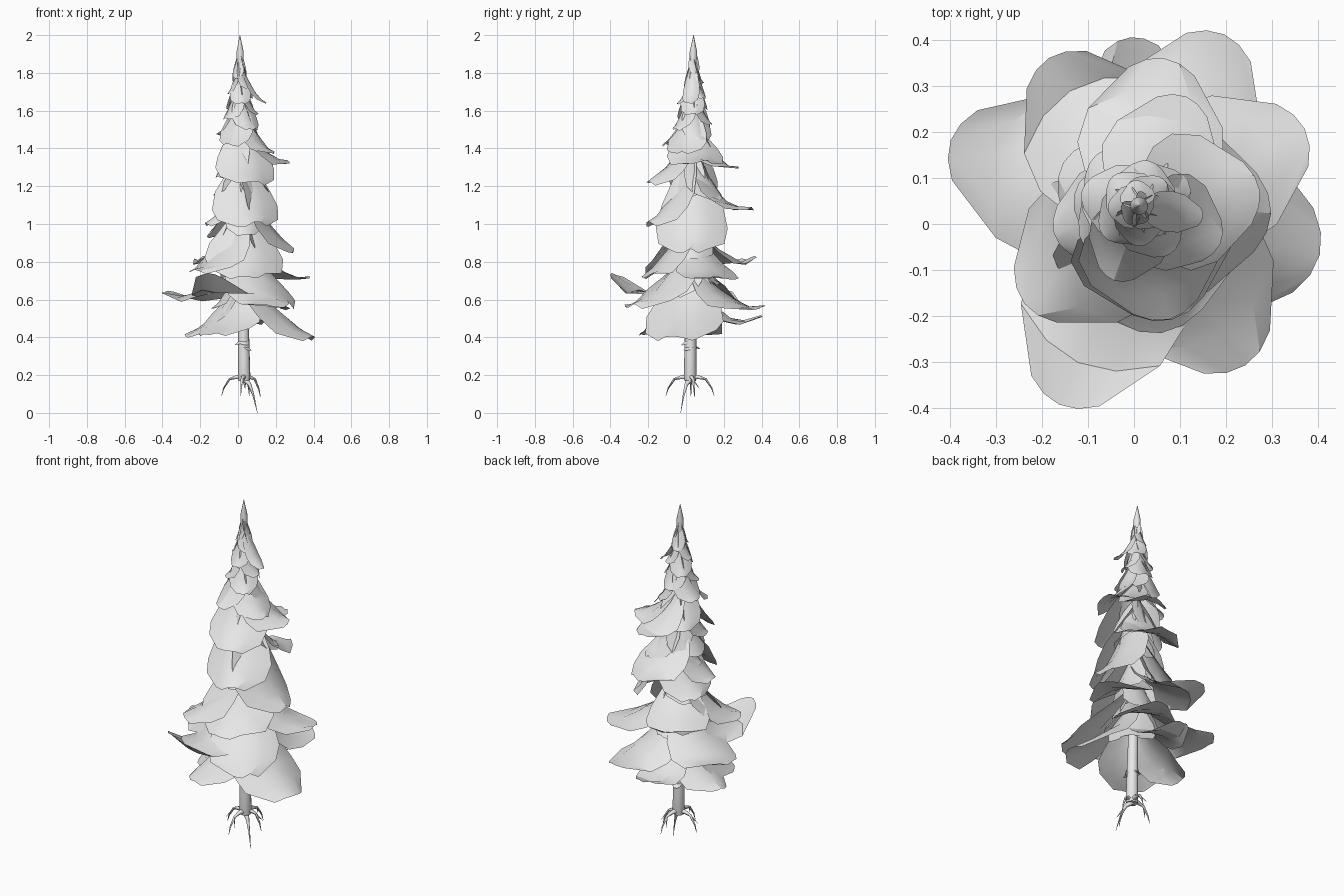
import bpy, bmesh, math, random
from mathutils import Vector

random.seed(4)
cube = bpy.data.objects.get("Cube")
if cube:
    bpy.data.objects.remove(cube, do_unlink=True)

grey = bpy.data.materials.new("pale_grey")
grey.use_nodes = True
grey.diffuse_color = (0.8, 0.8, 0.8, 1)
grey.node_tree.nodes["Principled BSDF"].inputs["Base Color"].default_value = (0.8, 0.8, 0.8, 1)


def finish(bm, name, angle):
    """Turn a bmesh into a shaded object."""
    mesh = bpy.data.meshes.new(name)
    bm.to_mesh(mesh)
    bm.free()
    mesh.materials.append(grey)
    obj = bpy.data.objects.new(name, mesh)
    bpy.context.collection.objects.link(obj)
    bpy.ops.object.select_all(action='DESELECT')
    obj.select_set(True)
    bpy.context.view_layer.objects.active = obj
    bpy.ops.object.shade_smooth_by_angle(angle=math.radians(angle))


def axis(z):
    """Trunk centre at a height; the stem leans slightly."""
    t = z / 2
    return Vector((0.035 - 0.025 * t, 0.02 + 0.02 * t, z))


def heading(azimuth):
    a = math.radians(azimuth)
    return Vector((math.cos(a), math.sin(a), 0))


def tube(bm, points, radii, sides):
    """Tapered tube through a list of points."""
    rings = []
    for i, p in enumerate(points):
        way = points[min(i + 1, len(points) - 1)] - points[max(i - 1, 0)]
        turn = way.to_track_quat('Z', 'Y')
        ring = []
        for k in range(sides):
            a = math.tau * k / sides
            spoke = Vector((math.cos(a), math.sin(a), 0)) * radii[i]
            ring.append(bm.verts.new(p + turn @ spoke))
        rings.append(ring)
    for low, high in zip(rings, rings[1:]):
        for k in range(sides):
            n = (k + 1) % sides
            bm.faces.new((low[k], low[n], high[n], high[k]))
    bm.faces.new(rings[-1])
    bm.faces.new(rings[0][::-1])


OUTLINE = (0.2, 0.55, 0.85, 1.0, 0.92, 0.45)


def frond(bm, azimuth, reach, tip, root, half, lift=0.0):
    """Broad drooping bough: a wrapped sheet that flares towards its tip."""
    out = heading(azimuth)
    side = Vector((-out.y, out.x, 0))
    base = axis(root)
    rows = []
    for i, share in enumerate(OUTLINE):
        u = i / (len(OUTLINE) - 1)
        drop = (root - tip) * (1 - (1 - u) ** 1.4)
        row = []
        for j in range(-2, 3):
            v = j / 2
            width = half * share
            wobble = random.uniform(-0.07, 0.07) * half
            p = base + out * (reach * u ** 1.1 - 0.4 * width * v * v)
            p += side * (v * width)
            p.z += lift * u ** 4 - drop - 0.08 * width * v * v + wobble
            row.append(bm.verts.new(p))
        rows.append(row)
    for inner, outer in zip(rows, rows[1:]):
        for j in range(4):
            bm.faces.new((inner[j], outer[j], outer[j + 1], inner[j + 1]))


def boughs(name, table):
    bm = bmesh.new()
    for row in table:
        frond(bm, *row)
    finish(bm, name, 30)


# Trunk with a pointed leader
bm = bmesh.new()
heights = (0.17, 0.2, 0.3, 0.5, 1.0, 1.5, 1.85, 1.91, 2.0)
girths = (0.03, 0.034, 0.032, 0.029, 0.024, 0.018, 0.018, 0.02, 0.001)
tube(bm, [axis(z) for z in heights], girths, 10)
finish(bm, "trunk", 50)

# Roots: nearly level main roots that bend down into thin threads
bm = bmesh.new()
for azimuth, reach, depth in ((178, 0.12, 0.09), (15, 0.09, 0.08),
                              (262, 0.13, 0.09), (78, 0.13, 0.09)):
    out = heading(azimuth)
    start = axis(0.19)
    path = []
    for t in (0, 0.35, 0.65, 0.9, 1):
        p = start + out * (reach * t)
        p.z -= (0.19 - depth) * t ** 5
        path.append(p)
    tube(bm, path, (0.02, 0.011, 0.007, 0.004, 0.001), 6)
    way = heading(azimuth + 40) - Vector((0, 0, 1.2))
    fork = [path[2] + way * (0.04 * t) for t in (0, 0.5, 1)]
    tube(bm, fork, (0.005, 0.003, 0.001), 5)
# Tap root reaching the ground
start = axis(0.18)
tap = [start + Vector((0.07 * t, -0.05 * t, -0.18 * t * t)) for t in (0, 0.4, 0.7, 1)]
tube(bm, tap, (0.018, 0.01, 0.005, 0.001), 6)
finish(bm, "roots", 60)

# Boughs: azimuth, reach, tip height, root height, half width, lift
boughs("lower_boughs", (
    (-14, 0.39, 0.4, 0.8, 0.21),
    (235, 0.31, 0.42, 0.68, 0.18),
    (172, 0.31, 0.41, 0.68, 0.15),
    (95, 0.38, 0.42, 0.68, 0.13, 0.09),
    (66, 0.42, 0.5, 0.8, 0.17, 0.06),
    (-57, 0.4, 0.57, 0.87, 0.19),
    (160, 0.45, 0.55, 0.8, 0.18, 0.09),
    (246, 0.46, 0.54, 0.8, 0.18, 0.19),
    (27, 0.39, 0.67, 0.94, 0.17, 0.05),
    (122, 0.39, 0.73, 1.0, 0.17, 0.09),
    (218, 0.33, 0.75, 1.03, 0.17),
    (-82, 0.27, 0.73, 1.08, 0.21),
))
boughs("middle_boughs", (
    (-2, 0.28, 0.86, 1.36, 0.19),
    (150, 0.2, 0.93, 1.26, 0.15),
    (195, 0.2, 1.0, 1.28, 0.12),
    (-75, 0.25, 1.0, 1.36, 0.18),
    (82, 0.33, 1.04, 1.34, 0.16, 0.04),
    (50, 0.19, 1.13, 1.42, 0.12),
    (170, 0.15, 1.16, 1.44, 0.13),
    (-76, 0.25, 1.22, 1.53, 0.16),
    (68, 0.26, 1.27, 1.53, 0.13, 0.03),
    (8, 0.26, 1.3, 1.53, 0.15, 0.03),
    (215, 0.15, 1.25, 1.55, 0.12),
    (130, 0.15, 1.32, 1.6, 0.11),
    (-25, 0.19, 1.38, 1.62, 0.11),
))

# Steep inner boughs that close the foliage around the trunk
boughs("inner_boughs", [
    (40 + 137.5 * i, 0.17 - 0.005 * i, 0.49 + 0.065 * i, 0.8 + 0.065 * i, 0.13 - 0.004 * i)
    for i in range(13)])

# Crown: ever smaller fronds hanging steeply below the leader
crown = [(-10, 0.14, 1.64, 1.86, 0.045)]
count = 15
for i in range(count):
    t = i / (count - 1)
    tip = 1.42 + 0.38 * t
    reach = (0.15 - 0.11 * t) * random.uniform(0.8, 1.15)
    crown.append((250 + 137.5 * i, reach, tip, tip + 0.26 - 0.11 * t, 0.09 - 0.06 * t))
boughs("crown_fronds", crown)

# Small shoots on the bare trunk
boughs("trunk_shoots", [
    (azimuth, 0.05, z, z + 0.07, 0.025)
    for azimuth, z in ((-35, 0.33), (200, 0.36), (-80, 0.36), (100, 0.34))])
